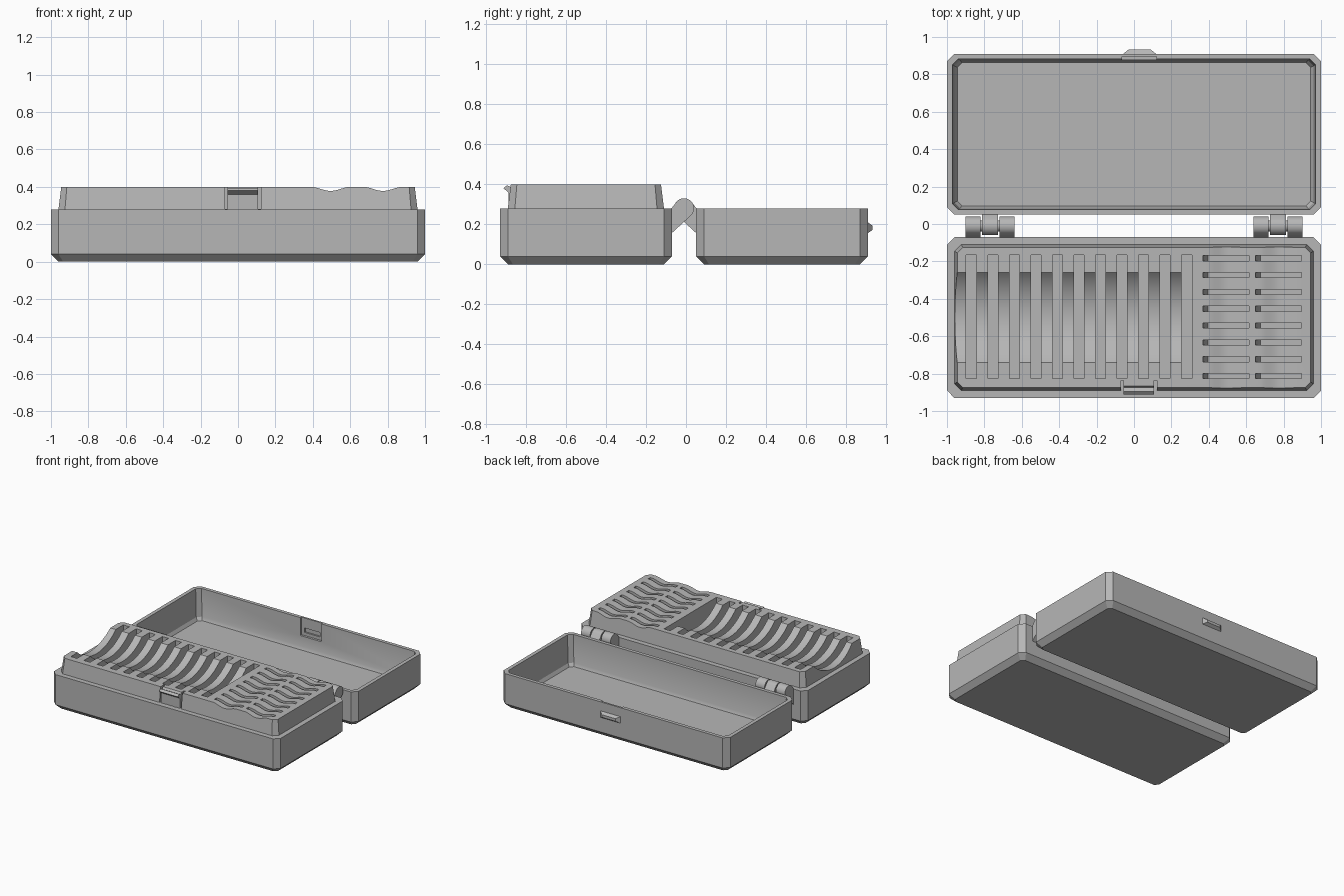
import bpy, bmesh, math
from mathutils import Vector

cube = bpy.data.objects.get("Cube")
if cube:
    bpy.data.objects.remove(cube, do_unlink=True)

grey = bpy.data.materials.new("plain grey")
grey.use_nodes = True
grey.diffuse_color = (0.47, 0.47, 0.47, 1)
grey.node_tree.nodes["Principled BSDF"].inputs["Base Color"].default_value = grey.diffuse_color


def finish(name, bm):
    bmesh.ops.recalc_face_normals(bm, faces=bm.faces)
    mesh = bpy.data.meshes.new(name)
    bm.to_mesh(mesh)
    bm.free()
    mesh.materials.append(grey)
    obj = bpy.data.objects.new(name, mesh)
    bpy.context.collection.objects.link(obj)
    return obj


def loft(name, cy, rings):
    """Closed solid through chamfered rectangles (half x, half y, chamfer, z)."""
    bm = bmesh.new()
    loops = []
    for hx, hy, c, z in rings:
        pts = [(hx, hy - c), (hx - c, hy), (c - hx, hy), (-hx, hy - c),
               (-hx, c - hy), (c - hx, -hy), (hx - c, -hy), (hx, c - hy)]
        loops.append([bm.verts.new((x, cy + y, z)) for x, y in pts])
    for a, b in zip(loops, loops[1:]):
        for i in range(8):
            j = (i + 1) % 8
            bm.faces.new((a[i], a[j], b[j], b[i]))
    bm.faces.new(loops[0])
    bm.faces.new(loops[-1])
    return finish(name, bm)


def prisms(name, axis, parts):
    """Extrude each (profile, start, end) along an axis into one object."""
    place = {"x": lambda p, t: (t, p[0], p[1]),
             "y": lambda p, t: (p[0], t, p[1]),
             "z": lambda p, t: (p[0], p[1], t)}[axis]
    bm = bmesh.new()
    for profile, start, end in parts:
        a = [bm.verts.new(place(p, start)) for p in profile]
        b = [bm.verts.new(place(p, end)) for p in profile]
        bm.faces.new(a)
        bm.faces.new(b)
        for i in range(len(a)):
            j = (i + 1) % len(a)
            bm.faces.new((a[i], a[j], b[j], b[i]))
    return finish(name, bm)


def rect(u0, u1, v0, v1):
    return [(u0, v0), (u1, v0), (u1, v1), (u0, v1)]


def cut(target, cutters):
    for c in cutters:
        mod = target.modifiers.new("cut", "BOOLEAN")
        mod.operation, mod.solver, mod.object = "DIFFERENCE", "EXACT", c
    deps = bpy.context.evaluated_depsgraph_get()
    mesh = bpy.data.meshes.new_from_object(target.evaluated_get(deps))
    target.modifiers.clear()
    target.data = mesh
    for c in cutters:
        bpy.data.objects.remove(c, do_unlink=True)


# Base with raised tray
base = loft("base_tray", -0.5, [
    (0.96, 0.39, 0.025, 0), (1, 0.43, 0.04, 0.04), (1, 0.43, 0.04, 0.28),
    (0.96, 0.39, 0.035, 0.28), (0.945, 0.375, 0.03, 0.40)])

# Long round trough
half, depth, top = 0.24, 0.10, 0.40
radius = (half ** 2 + depth ** 2) / (2 * depth)
sweep = math.asin(half / radius)
arc = []
for i in range(33):
    a = sweep * (i / 16 - 1)
    arc.append((-0.5 + radius * math.sin(a), top - depth + radius * (1 - math.cos(a))))
trough = prisms("trough_cutter", "x", [(arc + [(-0.26, 0.5), (-0.74, 0.5)], -1.1, 0.28)])

# Wide slots across the trough
wide_slots = prisms("wide_slot_cutter", "z", [
    (rect(x - 0.027, x + 0.027, -0.825, -0.165), 0.22, 0.5)
    for x in (-0.87 + 0.1152 * i for i in range(11))])

# Two shallow wavy hollows with rows of narrow slots
waves, narrow = [], []
for cx in (0.495, 0.775):
    wave = [(cx + 0.11 * (i / 12 - 1), 0.4005 - 0.011 * (1 + math.cos(math.pi * (i / 12 - 1))))
            for i in range(25)]
    waves.append((wave + [(cx + 0.11, 0.5), (cx - 0.11, 0.5)], -1.0, 0.0))
    left, right = cx - 0.125, cx + 0.12
    slot = [(left, 0.5), (left, 0.39), (left + 0.025, 0.33), (right, 0.33), (right, 0.5)]
    for i in range(8):
        y = -0.183 - 0.09 * i
        narrow.append((slot, y - 0.014, y + 0.014))
hollows = prisms("hollow_cutter", "y", waves)
narrow_slots = prisms("narrow_slot_cutter", "y", narrow)
pocket = prisms("latch_pocket_cutter", "z", [(rect(-0.07, 0.122, -1, -0.836), 0.2805, 0.5)])
cut(base, [trough, wide_slots, hollows, narrow_slots, pocket])

# Front latch with hooked ridge
prisms("latch", "x", [([
    (-0.836, 0.27), (-0.836, 0.40), (-0.865, 0.40), (-0.875, 0.385), (-0.895, 0.395),
    (-0.912, 0.38), (-0.888, 0.36), (-0.888, 0.27)], -0.057, 0.108)])

# Hollow lid, lying open behind the base
lid = loft("lid", 0.48, [
    (0.96, 0.39, 0.025, 0), (1, 0.43, 0.04, 0.04), (1, 0.43, 0.04, 0.28),
    (0.97, 0.402, 0.03, 0.28), (0.96, 0.395, 0.03, 0.06), (0.945, 0.383, 0.025, 0.035)])
recess = prisms("recess_cutter", "x", [(rect(0.85, 0.895, 0.14, 0.32), -0.065, 0.12)])
notch = prisms("notch_cutter", "x", [(rect(0.85, 0.915, 0.165, 0.2), -0.04, 0.095)])
cut(lid, [recess, notch])

# Bump covering the catch notch
bump = prisms("catch_bump", "z", [
    ([(-0.06, 0.908), (-0.03, 0.932), (0.09, 0.932), (0.12, 0.908)], 0.155, 0.21)])
for v in bump.data.vertices:
    if v.co.y > 0.92:
        v.co.z = 0.172 if v.co.z < 0.18 else 0.193


# Hinge knuckles: a barrel blended into a sloping arm
def knuckle(side, wall):
    pts = [(wall, 0.155), (wall, 0.28)]
    for i in range(25):
        a = math.radians(45 + 180 * i / 24)
        pts.append((-0.01 + side * 0.05 * math.cos(a), 0.28 + 0.05 * math.sin(a)))
    return pts


to_lid, to_base = knuckle(1, 0.052), knuckle(-1, -0.072)
pin = [(-0.01 + 0.03 * math.cos(math.tau * i / 20), 0.28 + 0.03 * math.sin(math.tau * i / 20))
       for i in range(20)]
for name, s in (("left", 1), ("right", -1)):
    prisms(name + "_hinge_base_knuckles", "x", [
        (to_base, s * 0.64, s * 0.72), (to_base, s * 0.82, s * 0.90)])
    prisms(name + "_hinge_lid_knuckle", "x", [(to_lid, s * 0.728, s * 0.812)])
    prisms(name + "_hinge_pin", "x", [(pin, s * 0.66, s * 0.88)])

# Smooth curved surfaces, keep edges sharp
bpy.ops.object.select_all(action="DESELECT")
for obj in bpy.context.collection.objects:
    if obj.type == "MESH" and grey.name in obj.data.materials:
        obj.select_set(True)
        bpy.context.view_layer.objects.active = obj
bpy.ops.object.shade_smooth_by_angle(angle=math.radians(25))
